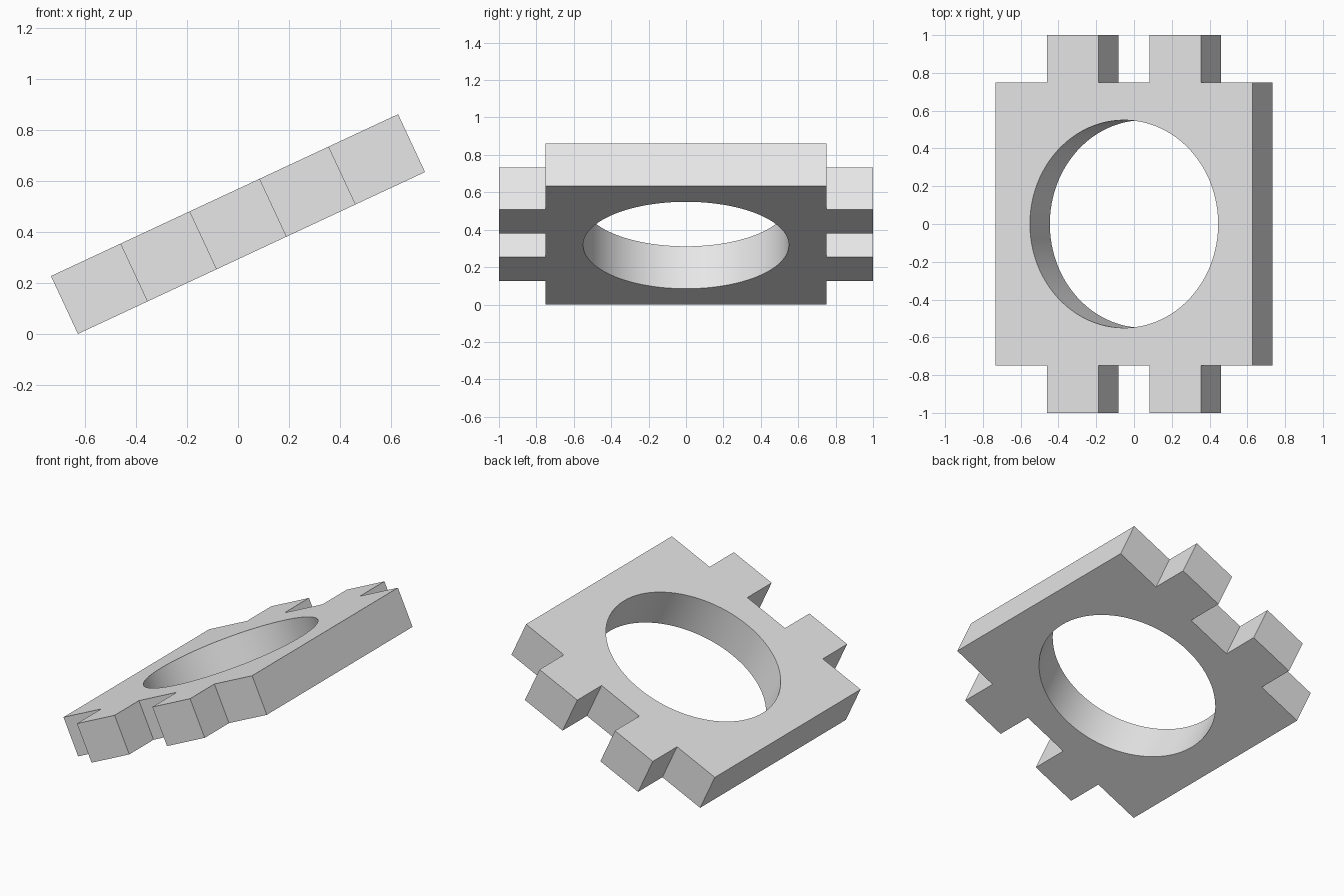
import bpy
import bmesh
import math

cube = bpy.data.objects.get("Cube")
if cube:
    bpy.data.objects.remove(cube, do_unlink=True)

TILT = math.radians(25)
LENGTH, THICK = 1.5, 0.25
BODY_Y, TAB_Y, RADIUS = 0.75, 1.0, 0.55
STEP = LENGTH / 5
CENTRE_Z = (LENGTH * math.sin(TILT) + THICK * math.cos(TILT)) / 2

grey = bpy.data.materials.new("light_grey")
grey.use_nodes = True
grey.diffuse_color = (0.8, 0.8, 0.8, 1)
grey.node_tree.nodes["Principled BSDF"].inputs["Base Color"].default_value = (0.8, 0.8, 0.8, 1)

# Tabbed outline: five equal steps along each long edge, alternate steps stick out
edge = []
for i in range(5):
    y = TAB_Y if i % 2 else BODY_Y
    edge += [(-LENGTH / 2 + i * STEP, -y), (-LENGTH / 2 + (i + 1) * STEP, -y)]
outline = edge + [(-x, -y) for x, y in edge]

# Plate body
bm = bmesh.new()
face = bm.faces.new([bm.verts.new((x, y, -THICK / 2)) for x, y in outline])
top = bmesh.ops.extrude_face_region(bm, geom=[face])["geom"]
bmesh.ops.translate(bm, vec=(0, 0, THICK),
                    verts=[v for v in top if isinstance(v, bmesh.types.BMVert)])
bmesh.ops.recalc_face_normals(bm, faces=bm.faces)
mesh = bpy.data.meshes.new("tabbed_plate")
bm.to_mesh(mesh)
bm.free()
mesh.materials.append(grey)
plate = bpy.data.objects.new("tabbed_plate", mesh)
bpy.context.collection.objects.link(plate)

# Round hole
bpy.ops.mesh.primitive_cylinder_add(vertices=96, radius=RADIUS, depth=THICK * 3)
cutter = bpy.context.object
cutter.name = "hole_cutter"
cutter.hide_render = True
cutter.data.materials.append(grey)

bpy.ops.object.select_all(action="DESELECT")
plate.select_set(True)
bpy.context.view_layer.objects.active = plate
cut = plate.modifiers.new("round_hole", "BOOLEAN")
cut.operation = "DIFFERENCE"
cut.solver = "EXACT"
cut.object = cutter
bpy.ops.object.modifier_apply(modifier=cut.name)
bpy.data.objects.remove(cutter, do_unlink=True)
bpy.ops.object.shade_smooth_by_angle(angle=math.radians(30))

# Tilt so the left side is raised and the lower edge rests on the ground
plate.rotation_euler = (0, -TILT, 0)
plate.location = (0, 0, CENTRE_Z)
